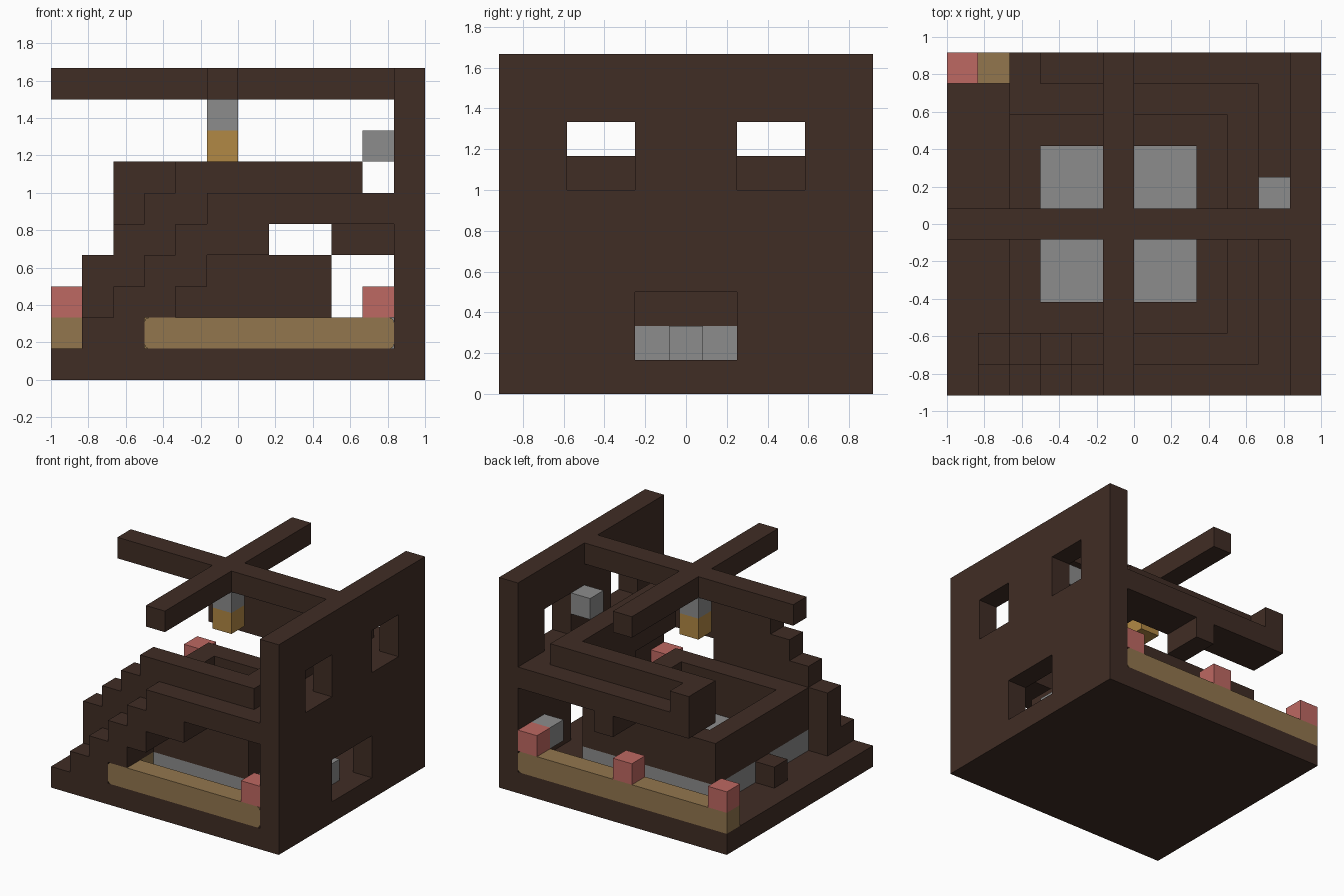
import bpy, bmesh
from mathutils import Vector

cube = bpy.data.objects.get("Cube")
if cube:
    bpy.data.objects.remove(cube, do_unlink=True)

U = 1 / 6                                # one block
ORIGIN = Vector((-6, -5.5, 0))           # block grid corner


def material(name, rgb):
    m = bpy.data.materials.new(name)
    m.use_nodes = True
    color = (*rgb, 1)
    m.diffuse_color = color
    m.node_tree.nodes["Principled BSDF"].inputs["Base Color"].default_value = color
    return m


WOOD = material("dark_wood", (0.051, 0.026, 0.018))
STONE = material("grey_stone", (0.262, 0.262, 0.262))
SOIL = material("tan_planter", (0.288, 0.181, 0.076))
PINK = material("pink_flower", (0.515, 0.138, 0.122))
AMBER = material("amber_glow", (0.44, 0.246, 0.058))


def prism(name, profile, y0, y1, mat):
    """Extrude an (x, z) block profile from y0 to y1."""
    bm = bmesh.new()
    verts = [bm.verts.new((Vector((x, y0, z)) + ORIGIN) * U) for x, z in profile]
    face = bm.faces.new(verts)
    ext = bmesh.ops.extrude_face_region(bm, geom=[face])
    moved = [v for v in ext["geom"] if isinstance(v, bmesh.types.BMVert)]
    bmesh.ops.translate(bm, verts=moved, vec=(0, (y1 - y0) * U, 0))
    bmesh.ops.recalc_face_normals(bm, faces=bm.faces)
    mesh = bpy.data.meshes.new(name)
    bm.to_mesh(mesh)
    bm.free()
    mesh.materials.append(mat)
    ob = bpy.data.objects.new(name, mesh)
    bpy.context.collection.objects.link(ob)
    return ob


def box(name, x, y, z, mat):
    corners = [(x[0], z[0]), (x[1], z[0]), (x[1], z[1]), (x[0], z[1])]
    return prism(name, corners, y[0], y[1], mat)


def block(name, x, y, z, mat):
    return box(name, (x, x + 1), (y, y + 1), (z, z + 1), mat)


def cut(target, cutter):
    mod = target.modifiers.new("cut", "BOOLEAN")
    mod.operation, mod.solver, mod.object = "DIFFERENCE", "EXACT", cutter
    cutter.hide_render = True
    bpy.context.view_layer.objects.active = target
    bpy.ops.object.modifier_apply(modifier=mod.name)
    bpy.data.objects.remove(cutter, do_unlink=True)


def round_ends(ob, ends):
    """Soften the edges that run along y at the given x ends."""
    bm = bmesh.new()
    bm.from_mesh(ob.data)
    limits = [(x + ORIGIN.x) * U for x in ends]
    edges = [e for e in bm.edges
             if abs(e.verts[0].co.y - e.verts[1].co.y) > 0.1
             and any(abs(e.verts[0].co.x - x) < 0.01 for x in limits)]
    bmesh.ops.bevel(bm, geom=edges, offset=0.025, segments=3,
                    profile=0.5, affect="EDGES")
    bm.to_mesh(ob.data)
    bm.free()


# Base and tall side wall with two windows and a doorway
box("base", (0, 12), (0, 11), (0, 1), WOOD)
wall = box("side_wall", (11, 12), (0, 11), (1, 10), WOOD)
for y, z in (((2, 4), (6, 8)), ((7, 9), (6, 8)), ((4, 7), (1, 3))):
    if z[0] == 1:
        z = (0.9, z[1])
    cut(wall, box("wall_cutter", (10.5, 12.5), y, z, WOOD))

# Open-topped room on a stone floor
box("room_floor", (2, 9), (2, 9), (1, 2), STONE)
room = box("room_walls", (2, 9), (2, 9), (2, 4), WOOD)
cut(room, box("room_cutter", (3, 8), (3, 8), (1.5, 4.5), WOOD))
block("entry_step", 1, 5, 1, WOOD)
block("door_stone", 10, 5, 1, STONE)

# Staircase running into the front walkway, with a stepped rail behind it
underside = [(7, 5), (7, 4), (5, 4), (5, 3), (4, 3), (4, 2), (3, 2), (3, 1), (1, 1)]


def steps(first):
    return [p for i in range(1, 5) for p in ((i, first + i - 1), (i + 1, first + i - 1))]


stairs = underside + steps(2) + [(5, 6), (11, 6), (11, 5)]
prism("stairs_and_front_walkway", stairs, 0, 1, WOOD)
stair_rail = underside + steps(4)[:-1] + [(10, 7), (10, 5)]
prism("stair_and_front_rail", stair_rail, 1, 2, WOOD)

# Upper gallery: outer walkway and inner rail
box("side_walkway", (10, 11), (1, 10), (5, 6), WOOD)
box("back_walkway", (3, 11), (10, 11), (5, 6), WOOD)
box("side_rail", (9, 10), (2, 9), (5, 7), WOOD)
box("back_rail", (2, 10), (9, 10), (5, 7), WOOD)
box("back_rail_end", (2, 3), (10, 11), (5, 7), WOOD)
box("back_bracket", (6, 7), (9, 11), (4, 5), WOOD)
box("side_bracket", (9, 11), (5, 6), (4, 5), WOOD)

# Crossed roof beams and hanging lantern
box("long_beam", (0, 11), (5, 6), (9, 10), WOOD)
box("front_cross_beam", (5, 6), (0, 5), (9, 10), WOOD)
box("back_cross_beam", (5, 6), (6, 11), (9, 10), WOOD)
block("lantern_hanger", 5, 5, 8, STONE)
block("lantern_glow", 5, 5, 7, AMBER)

# Stone blocks fixed to the wall
block("upper_wall_stone", 10, 6, 7, STONE)
block("lower_wall_stone", 10, 9, 2, STONE)

# Planters and flowers
front_planter = box("front_planter", (3, 11), (0, 1), (1, 2), SOIL)
round_ends(front_planter, (3, 11))
block("front_planter_return", 3, 1, 1, SOIL)
back_planter = box("back_planter", (0, 11), (10, 11), (1, 2), SOIL)
round_ends(back_planter, (11,))
block("front_flower", 10, 0, 2, PINK)
for n, x in enumerate((0, 5, 10), 1):
    block(f"back_flower_{n}", x, 10, 2, PINK)
